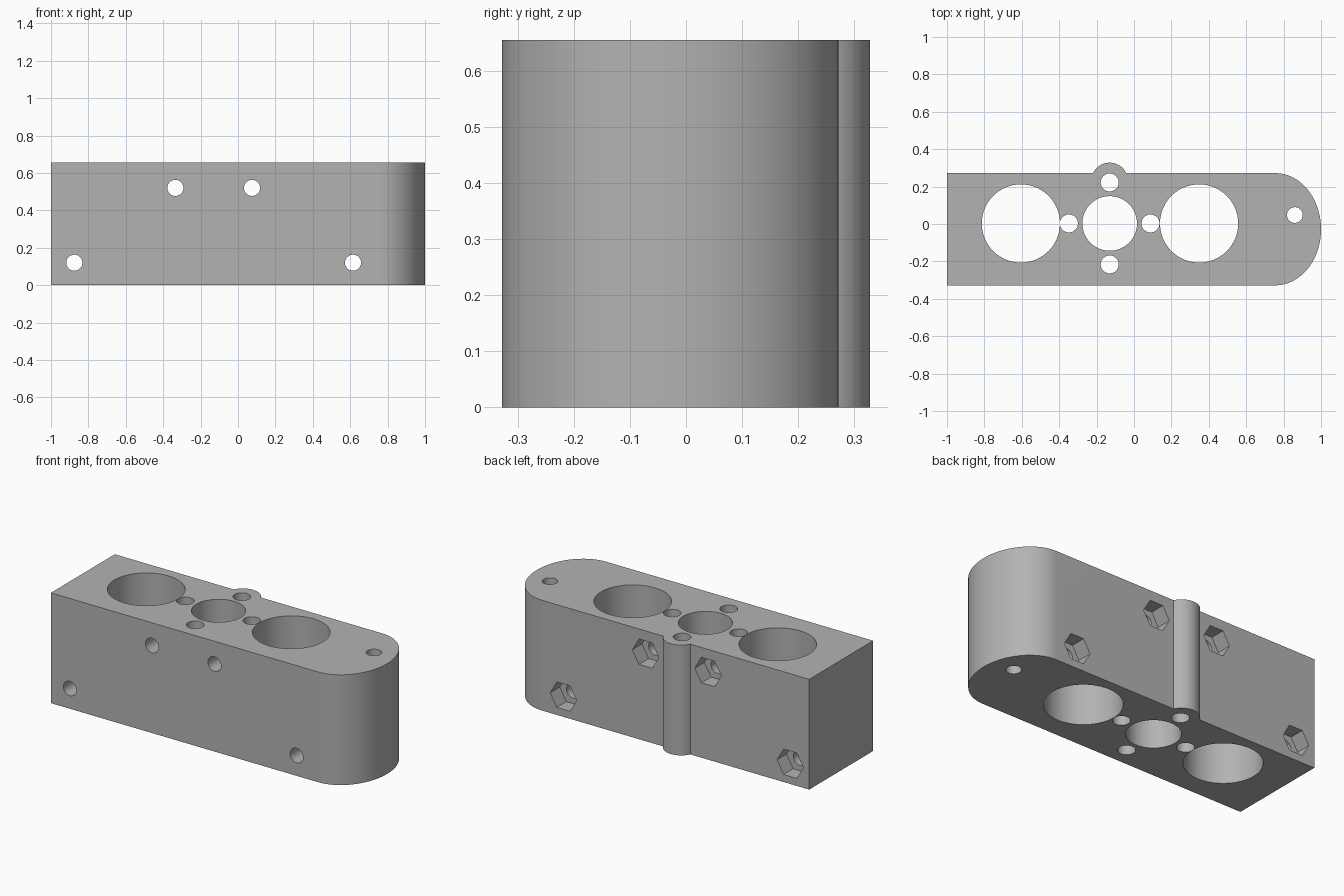
import bpy, bmesh, math
from mathutils import Matrix, Vector

cube = bpy.data.objects.get("Cube")
if cube:
    bpy.data.objects.remove(cube, do_unlink=True)

HEIGHT = 0.655
BACK = 0.272
FRONT = -0.328
MID = (BACK + FRONT) / 2
RIB_X = -0.13

grey = bpy.data.materials.new("plain grey")
grey.use_nodes = True
colour = (0.45, 0.45, 0.45, 1)
grey.diffuse_color = colour
grey.node_tree.nodes["Principled BSDF"].inputs["Base Color"].default_value = colour


def make_object(name, bm):
    bmesh.ops.recalc_face_normals(bm, faces=bm.faces)
    mesh = bpy.data.meshes.new(name)
    bm.to_mesh(mesh)
    bm.free()
    mesh.materials.append(grey)
    obj = bpy.data.objects.new(name, mesh)
    bpy.context.collection.objects.link(obj)
    return obj


def extrude_profile(name, points, height):
    bm = bmesh.new()
    face = bm.faces.new([bm.verts.new((x, y, 0)) for x, y in points])
    result = bmesh.ops.extrude_face_region(bm, geom=[face])
    top = [v for v in result["geom"] if isinstance(v, bmesh.types.BMVert)]
    bmesh.ops.translate(bm, verts=top, vec=(0, 0, height))
    return make_object(name, bm)


def add_rod(bm, centre, radius, depth, sides=64, along_y=False):
    matrix = Matrix.Translation(Vector(centre))
    if along_y:
        matrix = matrix @ Matrix.Rotation(math.pi / 2, 4, "X")
        # put the hexagon corners on the horizontal axis
        matrix = matrix @ Matrix.Rotation(math.pi / 2, 4, "Z")
    bmesh.ops.create_cone(bm, cap_ends=True, segments=sides, radius1=radius,
                          radius2=radius, depth=depth, matrix=matrix)


def boolean(target, other, operation):
    mod = target.modifiers.new(other.name, "BOOLEAN")
    mod.operation = operation
    mod.solver = "EXACT"
    mod.object = other
    bpy.context.view_layer.objects.active = target
    bpy.ops.object.modifier_apply(modifier=mod.name)
    bpy.data.objects.remove(other, do_unlink=True)


# Block with a rounded end
END_X, END_RX, END_RY = 0.755, 0.245, (BACK - FRONT) / 2
outline = [(-1, BACK), (-1, FRONT)]
for i in range(65):
    a = math.pi * (i / 64 - 0.5)
    outline.append((END_X + END_RX * math.cos(a), MID + END_RY * math.sin(a)))
block = extrude_profile("drilled_block", outline, HEIGHT)

# Rounded rib on the back
bm = bmesh.new()
add_rod(bm, (RIB_X, 0.23, HEIGHT / 2), 0.098, HEIGHT)
boolean(block, make_object("back_rib", bm), "UNION")

# Upright holes: two large bores, a middle bore, four around it, one at the end
upright = [(-0.605, 0.003, 0.209), (0.348, 0.003, 0.209), (RIB_X, 0.003, 0.146),
           (RIB_X - 0.218, 0.003, 0.048), (RIB_X + 0.218, 0.003, 0.048),
           (RIB_X, 0.222, 0.048), (RIB_X, -0.216, 0.048), (0.86, 0.048, 0.042)]
for x, y, r in upright:
    bm = bmesh.new()
    add_rod(bm, (x, y, HEIGHT / 2), r, HEIGHT * 2)
    boolean(block, make_object("upright_hole", bm), "DIFFERENCE")

# Screw holes through the block, with hexagonal nut pockets on the back
POCKET = 0.09
for x, z in [(-0.335, 0.52), (0.075, 0.52), (-0.875, 0.12), (0.615, 0.12)]:
    bm = bmesh.new()
    add_rod(bm, (x, 0, z), 0.043, 2, 48, True)
    boolean(block, make_object("screw_hole", bm), "DIFFERENCE")
    bm = bmesh.new()
    add_rod(bm, (x, BACK, z), 0.087, POCKET * 2, 6, True)
    boolean(block, make_object("nut_pocket", bm), "DIFFERENCE")

# Smooth curves, crisp edges
bpy.ops.object.select_all(action="DESELECT")
block.select_set(True)
bpy.context.view_layer.objects.active = block
bpy.ops.object.shade_smooth_by_angle(angle=math.radians(30))
